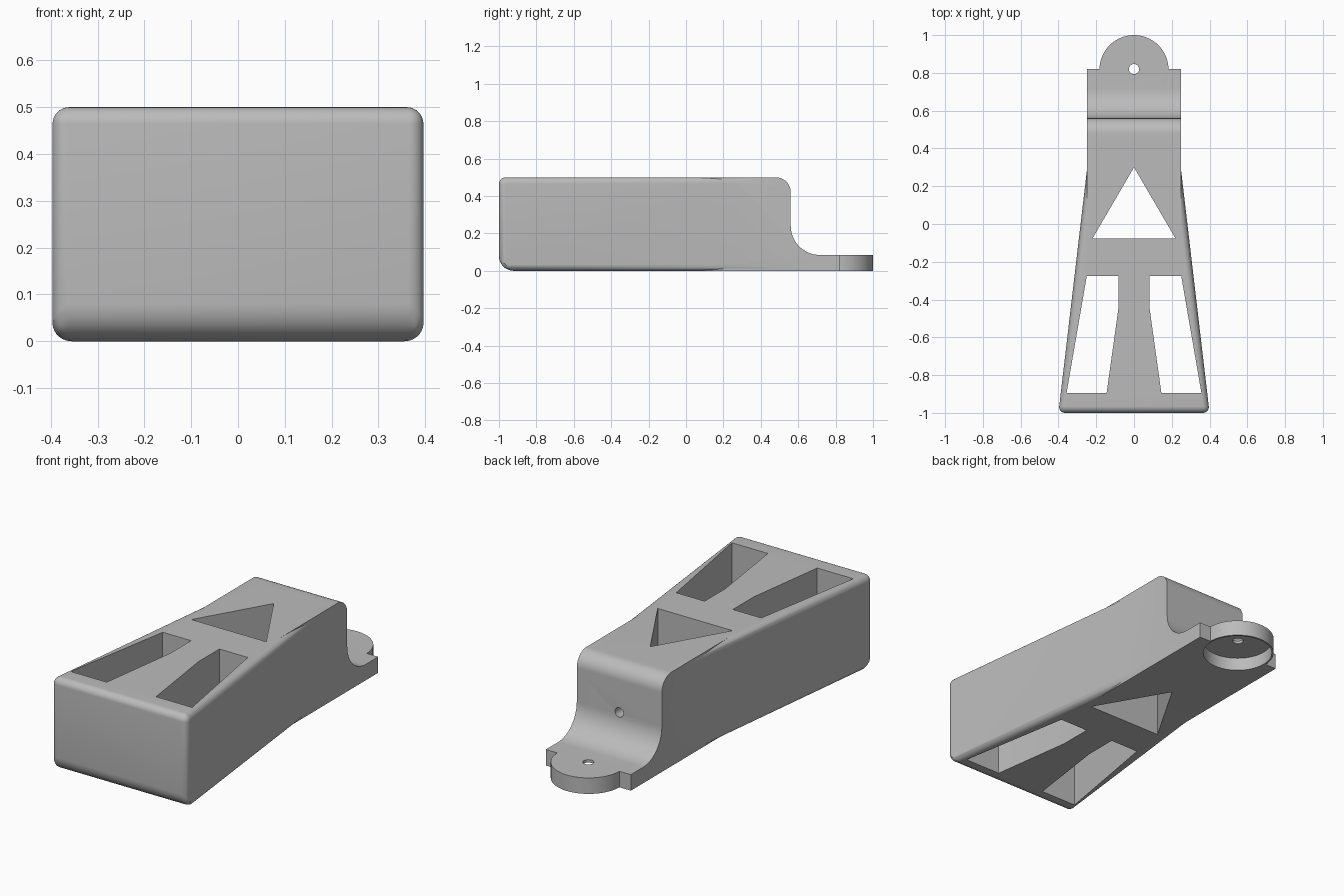
import bpy, bmesh, math
from mathutils import Matrix

if "Cube" in bpy.data.objects:
    bpy.data.objects.remove(bpy.data.objects["Cube"])

grey = bpy.data.materials.new("plain grey")
grey.diffuse_color = (0.5, 0.5, 0.5, 1)
grey.use_nodes = True
grey.node_tree.nodes["Principled BSDF"].inputs["Base Color"].default_value = grey.diffuse_color


def make_object(name, bm):
    bmesh.ops.recalc_face_normals(bm, faces=bm.faces)
    mesh = bpy.data.meshes.new(name)
    bm.to_mesh(mesh)
    bm.free()
    mesh.materials.append(grey)
    ob = bpy.data.objects.new(name, mesh)
    bpy.context.collection.objects.link(ob)
    return ob


def prism(name, points, offset):
    """Extrude a closed outline of 3D points along an offset."""
    bm = bmesh.new()
    face = bm.faces.new([bm.verts.new(p) for p in points])
    out = bmesh.ops.extrude_face_region(bm, geom=[face])
    verts = [v for v in out["geom"] if isinstance(v, bmesh.types.BMVert)]
    bmesh.ops.translate(bm, verts=verts, vec=offset)
    return make_object(name, bm)


def cylinder(name, radius, depth, centre, along_y=False, sides=64):
    bm = bmesh.new()
    mat = Matrix.Translation(centre)
    if along_y:
        mat = mat @ Matrix.Rotation(math.pi / 2, 4, 'X')
    bmesh.ops.create_cone(bm, cap_ends=True, segments=sides, radius1=radius,
                          radius2=radius, depth=depth, matrix=mat)
    return make_object(name, bm)


def arc(cy, cz, r, a0, a1, n=12):
    angles = [math.radians(a0 + (a1 - a0) * i / n) for i in range(n + 1)]
    return [(cy + r * math.cos(a), cz + r * math.sin(a)) for a in angles]


def combine(target, tool, operation):
    mod = target.modifiers.new(operation, 'BOOLEAN')
    mod.operation, mod.solver, mod.object = operation, 'EXACT', tool
    bpy.context.view_layer.objects.active = target
    bpy.ops.object.modifier_apply(modifier=mod.name)
    bpy.data.objects.remove(tool)


# Tapered front body with rounded edges, larger radius at the front bottom
plan = [(-0.4, -1), (0.4, -1), (0.23, 0.45), (-0.23, 0.45)]
body = prism("wedge_body", [(x, y, 0) for x, y in plan], (0, 0, 0.5))
bm = bmesh.new()
bm.from_mesh(body.data)
weight = bm.edges.layers.float.new("bevel_weight_edge")
for e in bm.edges:
    a, b = (v.co for v in e.verts)
    if min(a.y, b.y) < -0.9:
        front_bottom = max(a.y, b.y) < -0.9 and max(a.z, b.z) < 0.1
        e[weight] = 1.0 if front_bottom else 0.44
bm.to_mesh(body.data)
bm.free()
bevel = body.modifiers.new("rounding", 'BEVEL')
bevel.width, bevel.segments, bevel.limit_method = 0.08, 8, 'WEIGHT'
bpy.context.view_layer.objects.active = body
bpy.ops.object.modifier_apply(modifier=bevel.name)

# Straight rear block with a rounded shoulder and a hollow curve to the foot
side = [(-0.2, 0), (0.82, 0), (0.82, 0.085)]
side += arc(0.715, 0.24, 0.155, 270, 180)
side += arc(0.48, 0.42, 0.08, 0, 90) + [(-0.2, 0.5)]
combine(body, prism("rear_block", [(-0.25, y, z) for y, z in side], (0.5, 0, 0)), 'UNION')

# Round tab on the foot
combine(body, cylinder("round_tab", 0.183, 0.085, (0, 0.817, 0.0425)), 'UNION')

# Triangular and leg-shaped windows through the full height
triangle = [(-0.22, -0.077), (0.22, -0.077), (0, 0.3)]
leg = [(0.083, -0.275), (0.25, -0.275), (0.357, -0.895), (0.145, -0.895), (0.083, -0.45)]
for outline in (triangle, leg, [(-x, y) for x, y in leg]):
    combine(body, prism("window_cutter", [(x, y, -0.1) for x, y in outline], (0, 0, 0.8)),
            'DIFFERENCE')

# Round pocket under the tab, pin hole, and screw hole in the back wall
combine(body, cylinder("pocket_cutter", 0.174, 0.17, (0, 0.817, -0.015)), 'DIFFERENCE')
combine(body, cylinder("pin_cutter", 0.027, 0.4, (0, 0.82, 0.1), sides=24), 'DIFFERENCE')
combine(body, cylinder("screw_cutter", 0.025, 0.4, (0, 0.56, 0.25), True, 24), 'DIFFERENCE')

# Smooth rounded surfaces, sharp corners
body.select_set(True)
bpy.context.view_layer.objects.active = body
bpy.ops.object.shade_smooth_by_angle(angle=math.radians(30))
